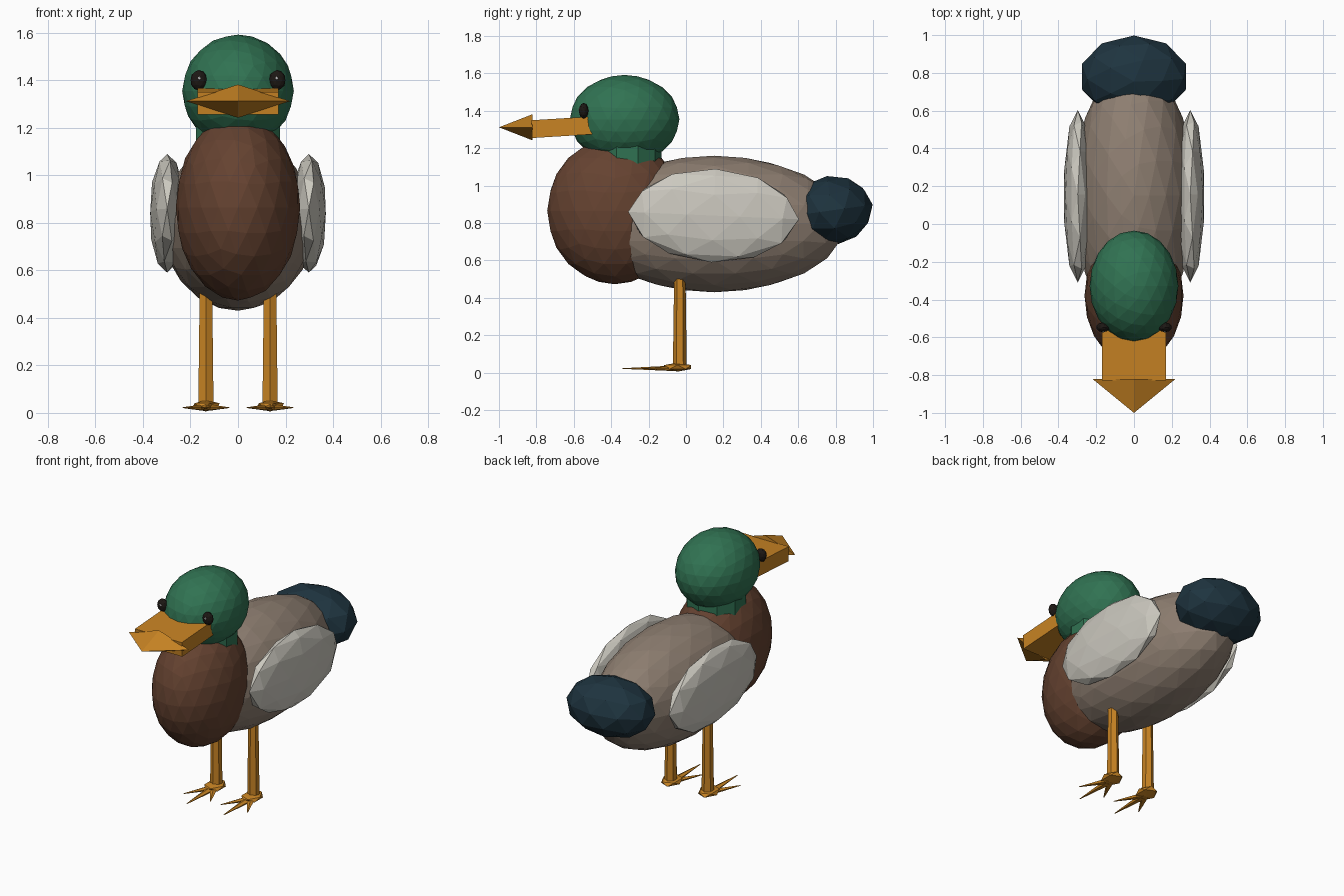
import bpy
from math import radians

if "Cube" in bpy.data.objects:
    bpy.data.objects.remove(bpy.data.objects["Cube"])


def material(name, r, g, b):
    m = bpy.data.materials.new(name)
    m.diffuse_color = (r, g, b, 1)
    m.use_nodes = True
    m.node_tree.nodes["Principled BSDF"].inputs["Base Color"].default_value = m.diffuse_color
    return m


GREEN = material("green", 0.03, 0.17, 0.085)
BROWN = material("brown", 0.13, 0.055, 0.03)
TAUPE = material("taupe", 0.27, 0.21, 0.165)
CREAM = material("cream", 0.60, 0.58, 0.52)
NAVY = material("navy", 0.013, 0.034, 0.05)
ORANGE = material("orange", 0.58, 0.23, 0.017)
BLACK = material("black", 0.012, 0.009, 0.007)
WHITE = material("white", 0.9, 0.9, 0.9)


def finish(name, mat, scale=(1, 1, 1)):
    ob = bpy.context.object
    ob.name = name
    ob.scale = scale
    ob.data.materials.append(mat)
    return ob


def blob(name, mat, loc, radii, detail=2, tilt=0):
    bpy.ops.mesh.primitive_ico_sphere_add(
        subdivisions=detail, radius=1, location=loc, rotation=(radians(tilt), 0, 0))
    return finish(name, mat, radii)


def cone(name, mat, loc, r1, r2, depth, sides, rot=(0, 0, 0), scale=(1, 1, 1)):
    bpy.ops.mesh.primitive_cone_add(
        vertices=sides, radius1=r1, radius2=r2, depth=depth, location=loc,
        rotation=[radians(a) for a in rot])
    return finish(name, mat, scale)


# Body, breast, tail, neck and head
blob("body", TAUPE, (0, 0.15, 0.795), (0.32, 0.70, 0.365), 3)
blob("breast", BROWN, (0, -0.38, 0.865), (0.262, 0.362, 0.392), 3)
blob("tail", NAVY, (0, 0.78, 0.868), (0.29, 0.22, 0.185), 2, 8)
cone("neck", GREEN, (0, -0.315, 1.13), 0.185, 0.185, 0.26, 10)
blob("head", GREEN, (0, -0.328, 1.355), (0.235, 0.293, 0.237), 3)

# Bill: tilted box with a four-sided pointed tip
bpy.ops.mesh.primitive_cube_add(size=1, location=(0, -0.665, 1.312),
                                rotation=(radians(3.5), 0, 0))
finish("bill", ORANGE, (0.34, 0.32, 0.095))
cone("bill_tip", ORANGE, (0, -0.91, 1.312), 1, 0, 0.18, 4,
     (90, 0, 0), (0.22, 0.07, 1))

for side, s in (("left", 1), ("right", -1)):
    # Eyes with highlights
    blob(f"{side}_eye", BLACK, (s * 0.165, -0.547, 1.40), (0.036, 0.026, 0.043))
    blob(f"{side}_eye_glint", WHITE, (s * 0.163, -0.571, 1.408), (0.007, 0.005, 0.008), 1)

    # Folded wing
    blob(f"{side}_wing", CREAM, (s * 0.298, 0.147, 0.84), (0.075, 0.457, 0.25), 2, -2.5)

    # Leg and foot pad
    x = s * 0.135
    cone(f"{side}_leg", ORANGE, (x, -0.033, 0.29), 0.037, 0.03, 0.52, 6)
    blob(f"{side}_foot", ORANGE, (x, -0.045, 0.03), (0.065, 0.085, 0.024), 1)

    # Three toes fanning forward
    for toe, angle, dx, y, length in (("middle", 0, 0, -0.21, 0.26),
                                      ("outer", 28, 0.05, -0.145, 0.2),
                                      ("inner", -28, -0.05, -0.145, 0.2)):
        cone(f"{side}_{toe}_toe", ORANGE, (x + dx, y, 0.022), 0.026, 0.003, length, 5,
             (90, 0, angle), (1, 0.6, 1))
